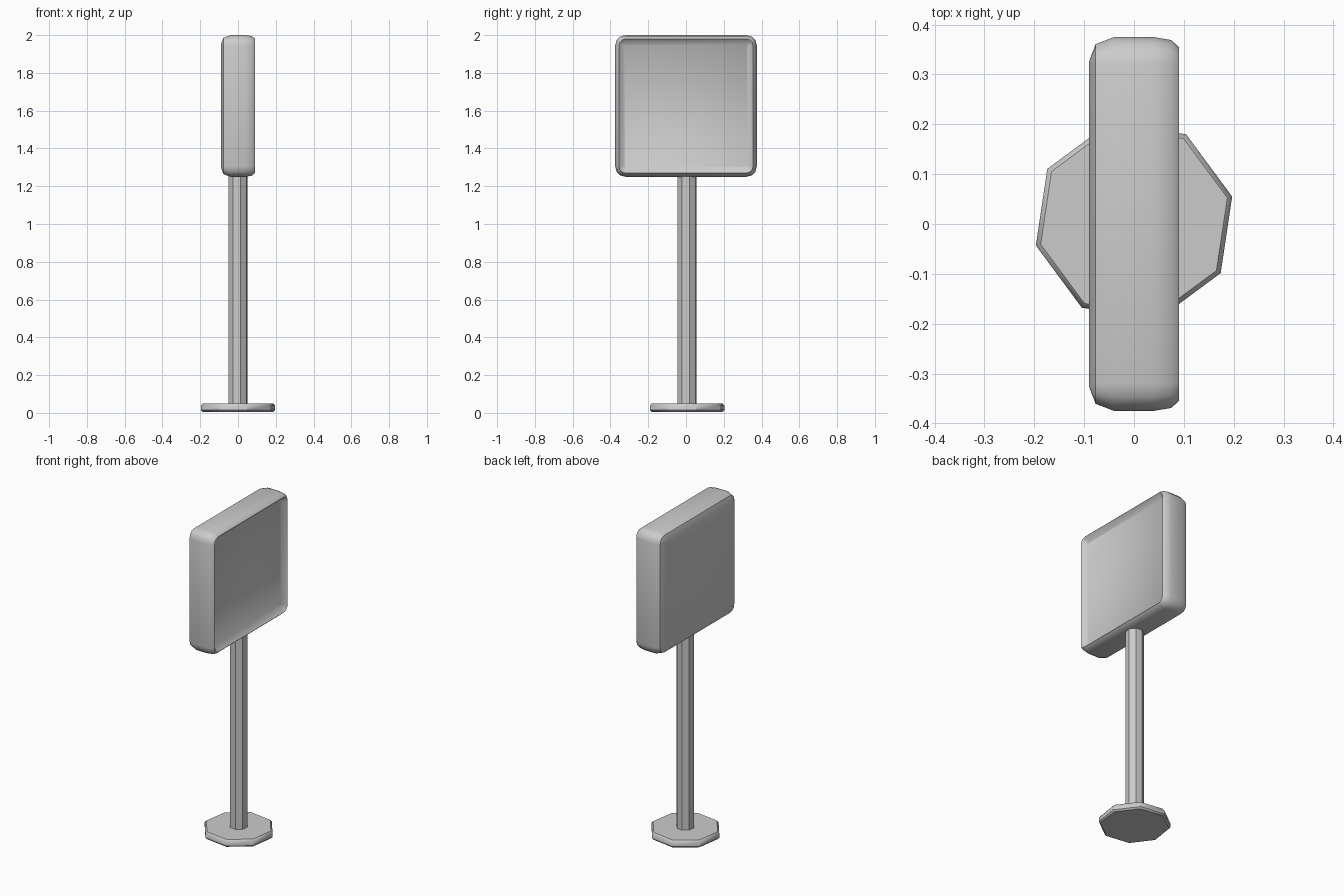
import bpy, bmesh, math

if "Cube" in bpy.data.objects:
    bpy.data.objects.remove(bpy.data.objects["Cube"])

ANGLE = math.radians(14)   # shared twist of the octagonal parts
CY = 0.006                 # pole and base sit slightly off centre


def finish(name, bm, smooth=40):
    bmesh.ops.recalc_face_normals(bm, faces=bm.faces)
    mesh = bpy.data.meshes.new(name)
    bm.to_mesh(mesh)
    bm.free()
    obj = bpy.data.objects.new(name, mesh)
    bpy.context.collection.objects.link(obj)
    bpy.ops.object.select_all(action='DESELECT')
    obj.select_set(True)
    bpy.context.view_layer.objects.active = obj
    bpy.ops.object.shade_smooth_by_angle(angle=math.radians(smooth))
    return obj


def loft(name, rings, smooth=40):
    # Skin equal-length rings of points and cap both ends
    bm = bmesh.new()
    loops = [[bm.verts.new(p) for p in ring] for ring in rings]
    n = len(loops[0])
    for a, b in zip(loops, loops[1:]):
        for i in range(n):
            j = (i + 1) % n
            bm.faces.new((a[i], a[j], b[j], b[i]))
    bm.faces.new(loops[0][::-1])
    bm.faces.new(loops[-1])
    return finish(name, bm, smooth)


def octagon(r, z):
    return [(r * math.cos(ANGLE + k * math.pi / 4),
             CY + r * math.sin(ANGLE + k * math.pi / 4), z) for k in range(8)]


def rounded_square(x, half, segs=3):
    # Square in the yz plane whose corner radius shrinks with its size
    r = half - 0.32
    pts = []
    for q in range(4):
        mid = math.radians(45 + 90 * q)
        cy = math.copysign(half - r, math.cos(mid))
        cz = math.copysign(half - r, math.sin(mid))
        for s in range(segs + 1):
            a = math.radians(90 * q + 90 * s / segs)
            pts.append((x, cy + r * math.cos(a), 1.625 + cz + r * math.sin(a)))
    return pts


# Bevelled foot plate
loft("base_plate", [octagon(0.194, 0.005), octagon(0.203, 0.014),
                    octagon(0.203, 0.038), octagon(0.193, 0.05)])

# Octagonal post
loft("post", [octagon(0.052, 0.03), octagon(0.052, 1.28)], 30)

# Sign box: rounded back, thin rim, recessed panel on +x
profile = [(-0.09, 0.327), (-0.077, 0.361), (-0.04, 0.375), (0.04, 0.375),
           (0.075, 0.369), (0.09, 0.355), (0.063, 0.326)]
loft("sign_box", [rounded_square(x, h) for x, h in profile], 45)
